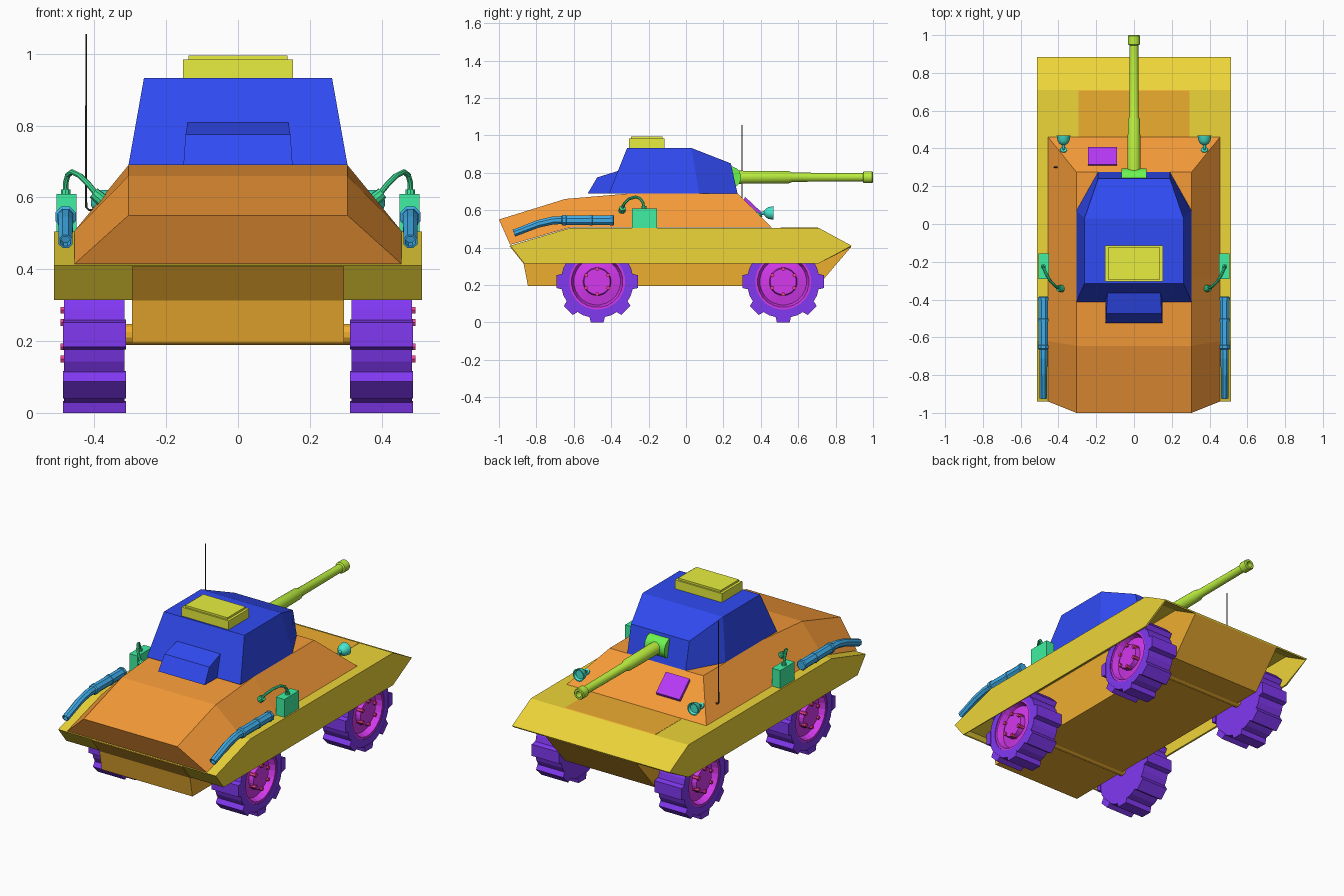
import bpy, bmesh
from math import sin, cos, pi
from mathutils import Vector, Quaternion

if "Cube" in bpy.data.objects:
    bpy.data.objects.remove(bpy.data.objects["Cube"])


def build(name, lofts, color, smooth=False):
    """One object from closed lofts, each a list of rings of points."""
    bm = bmesh.new()
    for rings in lofts:
        vs = [[bm.verts.new(p) for p in ring] for ring in rings]
        n = len(vs[0])
        for a, b in zip(vs, vs[1:]):
            for i in range(n):
                j = (i + 1) % n
                bm.faces.new((a[i], a[j], b[j], b[i]))
        bm.faces.new(vs[0])
        bm.faces.new(vs[-1])
    return finish(name, bm, color, smooth)


def finish(name, bm, color, smooth=False):
    bmesh.ops.recalc_face_normals(bm, faces=bm.faces[:])
    me = bpy.data.meshes.new(name)
    bm.to_mesh(me)
    bm.free()
    ob = bpy.data.objects.new(name, me)
    bpy.context.collection.objects.link(ob)
    key = "paint_%d_%d_%d" % tuple(int(c * 100) for c in color)
    mat = bpy.data.materials.get(key) or bpy.data.materials.new(key)
    mat.diffuse_color = (*color, 1)
    mat.use_nodes = True
    mat.node_tree.nodes["Principled BSDF"].inputs["Base Color"].default_value = mat.diffuse_color
    me.materials.append(mat)
    if smooth:
        bpy.ops.object.select_all(action='DESELECT')
        ob.select_set(True)
        bpy.context.view_layer.objects.active = ob
        bpy.ops.object.shade_smooth_by_angle()
    return ob


def slab(*stations, x=0):
    """Rings along y: bottom half width, y, z and top half width, y, z."""
    return [[(x - b, yb, zb), (x + b, yb, zb), (x + t, yt, zt), (x - t, yt, zt)]
            for b, yb, zb, t, yt, zt in stations]


def box(x0, x1, y0, y1, z0, z1):
    w = abs(x1 - x0) / 2
    return slab((w, y0, z0, w, y0, z1), (w, y1, z0, w, y1, z1), x=(x0 + x1) / 2)


def tube(points, n=12, axis=None):
    """Rings along (x, y, z, radius) points; a step backwards makes a bore."""
    ps = [Vector(p[:3]) for p in points]
    d = Vector(axis) if axis else (ps[1] - ps[0]).normalized()
    q = Vector((0, 0, 1)).rotation_difference(d)
    rings = []
    for i, p in enumerate(ps):
        nd = ps[min(i + 1, len(ps) - 1)] - ps[max(i - 1, 0)]
        if not axis and nd.dot(d) > 1e-6:
            nd.normalize()
            q = d.rotation_difference(nd) @ q
            d = nd
        r = points[i][3]
        rings.append([p + q @ Vector((r * cos(2 * pi * (k + .5) / n), r * sin(2 * pi * (k + .5) / n), 0))
                      for k in range(n)])
    return rings


def lathe(origin, axis, profile, n):
    o, a = Vector(origin), Vector(axis)
    return tube([(*(o + a * t), r) for t, r in profile], n, axis)


ORANGE, RUST, YELLOW = (.85, .42, .03), (.93, .33, .04), (.85, .66, .04)
BLUE, PURPLE, MAGENTA = (.03, .07, .9), (.22, .04, .88), (.66, .04, .85)

# Lower hull: side profile extruded across
prof = [(-.845, .195), (.705, .195), (.882, .402), (.705, .507),
        (-.62, .5), (-.943, .407), (-.868, .313)]
build("lower_hull", [[[(x, y, z) for y, z in prof] for x in (-.295, .295)]], ORANGE)

# Fenders: sheet shell, open underneath
bm = bmesh.new()
prof = [(-.865, .315), (-.94, .41), (-.62, .505), (.71, .505), (.885, .41), (.71, .315)]
left, right = [[bm.verts.new((x, y, z)) for y, z in prof] for x in (-.513, .513)]
bm.faces.new(left)
bm.faces.new(right)
for i in range(4):
    bm.faces.new((left[i], left[i + 1], right[i + 1], right[i]))
fender = finish("fenders", bm, YELLOW)
mod = fender.modifiers.new("sheet", 'SOLIDIFY')
mod.thickness, mod.offset = .01, -1

# Upper hull with sloped sides
build("upper_hull", [slab((.455, -.94, .415, .305, -1.0, .55),
                          (.455, -.62, .507, .305, -.645, .66),
                          (.455, -.29, .507, .305, -.29, .69),
                          (.455, .46, .507, .305, .275, .69))], RUST)

# Turret and rear bustle
build("turret", [slab((.305, -.412, .69, .262, -.315, .932),
                      (.305, .07, .69, .262, .03, .932),
                      (.19, .275, .69, .19, .24, .85))], BLUE)
build("turret_bustle", [slab((.152, -.525, .69, .146, -.475, .775),
                             (.152, -.34, .69, .14, -.355, .812))], BLUE)

# Roof hatch
build("roof_hatch", [box(-.153, .153, -.305, -.115, .93, .984),
                     box(-.138, .138, -.295, -.125, .98, .995)], (.8, .86, .05))

# Gun and its mount
build("gun_mount", [lathe((-.065, .237, .776), (1, 0, 0), [(0, .058), (.13, .058)], 16)], (.15, .9, .08), True)
build("gun_barrel", [lathe((0, 0, .776), (0, 1, 0),
      [(.24, .036), (.55, .033), (.57, .025), (.945, .023), (.95, .032),
       (.995, .032), (1.0, .028), (1.0, .017), (.92, .017)], 16)], (.5, .86, .05), True)

# Wheels: tyre with lugs, dished hub, bolts
WZ = .218
for s, side in ((-1, "left"), (1, "right")):
    for wy, end in ((-.475, "front"), (.52, "rear")):
        o, ax = (0, wy, WZ), (s, 0, 0)
        parts = [lathe(o, ax, [(.316, .155), (.316, .195), (.484, .195), (.484, .15), (.42, .15)], 24)]
        for k in range(8):
            q = Quaternion((1, 0, 0), k * pi / 4)
            lug = slab((.088, -.034, -.218, .088, -.042, -.185),
                       (.088, .034, -.218, .088, .042, -.185), x=s * .4)
            parts.append([[q @ Vector(p) + Vector(o) for p in ring] for ring in lug])
        build(f"tyre_{end}_{side}", parts, PURPLE)
        build(f"hub_{end}_{side}", [lathe(o, ax, [(.4, .152), (.48, .15), (.48, .138), (.445, .125),
              (.455, .075), (.482, .07), (.482, .03)], 24)], MAGENTA)
        build(f"bolts_{end}_{side}", [lathe((0, wy + .068 * sin(k * pi / 3), WZ + .068 * cos(k * pi / 3)), ax,
              [(.45, .011), (.494, .011)], 6) for k in range(6)], (.9, .05, .3))

# Axles
for y, end in ((-.475, "front"), (.52, "rear")):
    build(f"axle_{end}", [lathe((0, y, WZ), (1, 0, 0), [(-.35, .03), (.35, .03)], 12)], ORANGE)

for s, side in ((-1, "left"), (1, "right")):
    # Exhaust: ringed muffler and bent tail pipe
    x = s * .48
    build(f"exhaust_{side}", [
        lathe((x, 0, .546), (0, -1, 0), [(.385, .026), (.39, .031), (.405, .031), (.406, .028), (.5, .028), (.502, .031),
              (.515, .031), (.517, .028), (.64, .028), (.642, .031), (.66, .031), (.665, .024)], 8),
        tube([(x, -.65, .547, .023), (x, -.71, .545, .023), (x, -.79, .527, .022), (x, -.87, .496, .021),
              (x, -.92, .477, .021), (x, -.92, .477, .015), (x, -.89, .488, .015)], 8)], (.05, .42, .82))
    # Side canister with curved hose
    b0, b1 = sorted((s * .45, s * .505))
    build(f"canister_{side}", [
        box(b0, b1, -.29, -.155, .505, .61),
        lathe((x, -.225, 0), (0, 0, 1), [(.605, .014), (.622, .014)], 10)], (.05, .87, .36))
    build(f"hose_{side}", [
        tube([(x, -.225, .61, .008), (s * .48, -.23, .64, .008), (s * .474, -.245, .662, .008),
              (s * .462, -.27, .671, .008), (s * .44, -.305, .66, .008), (s * .415, -.33, .635, .008),
              (s * .395, -.34, .61, .008), (s * .375, -.343, .59, .008)], 8),
        tube([(s * .402, -.34, .612, .017), (s * .378, -.342, .592, .019)], 10)], (.05, .75, .3), True)
    # Headlight: cup on a short stalk
    lx = s * .373
    build(f"headlight_{side}", [
        lathe((lx, 0, .585), (0, 1, 0), [(.4, .006), (.418, .01), (.425, .022), (.44, .032),
              (.468, .037), (.468, .031), (.455, .025)], 16),
        tube([(lx, .42, .585, .008), (lx, .4, .578, .008), (lx, .385, .572, .012)], 8),
        tube([(lx, .385, .568, .02), (lx, .395, .58, .018)], 10)], (.06, .8, .62), True)

# Vision flap on the sloped plate
build("vision_flap", [slab((.077, .31, .655, .077, .315, .672),
                           (.077, .4, .57, .077, .408, .585), x=-.167)], (.48, .04, .92))

# Antenna with bent foot
build("antenna", [tube([(-.38, .3, .565, .004), (-.415, .3, .565, .004), (-.423, .3, .573, .004),
                        (-.423, .3, .62, .003), (-.423, .3, 1.055, .0025)], 6)], (.05, .05, .05))
